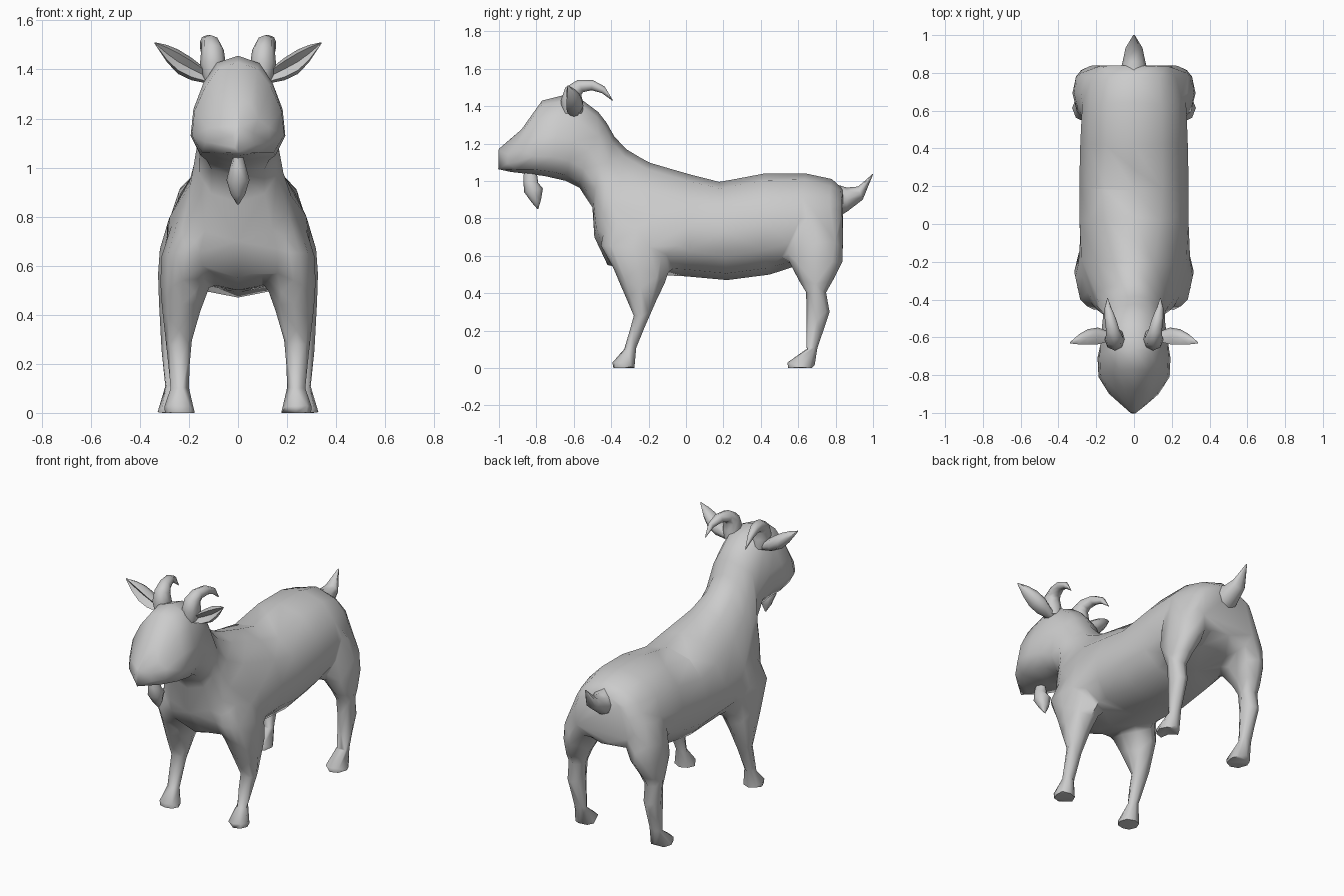
import bpy, bmesh, math
from mathutils import Vector

if "Cube" in bpy.data.objects:
    bpy.data.objects.remove(bpy.data.objects["Cube"])

coat = bpy.data.materials.new("grey coat")
coat.diffuse_color = (0.6, 0.6, 0.6, 1)
coat.use_nodes = True
coat.node_tree.nodes["Principled BSDF"].inputs["Base Color"].default_value = coat.diffuse_color


def ring(a, b, x0, x1, taper=0.0, sides=8, power=0.9):
    """Oval between two (y, z) points, spanning x0..x1; taper narrows the a end."""
    pts = []
    for i in range(sides):
        t = 2 * math.pi * i / sides
        c, s = math.cos(t), math.sin(t)
        if abs(s) < 1e-6:
            s = 0.0
        w = math.copysign(abs(s) ** power, s) * (1 - taper * c)
        pts.append(Vector(((x0 + x1) / 2 + (x1 - x0) / 2 * w,
                           (a[0] + b[0]) / 2 + (a[0] - b[0]) / 2 * c,
                           (a[1] + b[1]) / 2 + (a[1] - b[1]) / 2 * c)))
    return pts


def smooth_shade(ob):
    bpy.ops.object.select_all(action='DESELECT')
    ob.select_set(True)
    bpy.context.view_layer.objects.active = ob
    bpy.ops.object.shade_smooth_by_angle(angle=math.radians(60))


def loft(name, rings, side=1):
    """Skin consecutive rings and close both ends."""
    bm = bmesh.new()
    rows = [[bm.verts.new((p.x * side, p.y, p.z)) for p in r] for r in rings]
    n = len(rows[0])
    for r, q in zip(rows, rows[1:]):
        for i in range(n):
            j = (i + 1) % n
            bm.faces.new((r[i], r[j], q[j], q[i]))
    bm.faces.new(rows[0])
    bm.faces.new(rows[-1])
    bmesh.ops.recalc_face_normals(bm, faces=bm.faces)
    me = bpy.data.meshes.new(name)
    bm.to_mesh(me)
    bm.free()
    me.materials.append(coat)
    ob = bpy.data.objects.new(name, me)
    bpy.context.collection.objects.link(ob)
    smooth_shade(ob)
    return ob


def apply_modifier(ob, kind, **settings):
    mod = ob.modifiers.new(kind.lower(), kind)
    for key, value in settings.items():
        setattr(mod, key, value)
    bpy.context.view_layer.objects.active = ob
    bpy.ops.object.modifier_apply(modifier=mod.name)


# Trunk, neck and head: top point, bottom point, half width, taper, roundness
body_profile = [
    ((.84, .96), (.84, .64), .20, .05, .8),
    ((.78, 1.01), (.74, .60), .24, .1, .8),
    ((.64, 1.04), (.60, .55), .28, .1, .8),
    ((.42, 1.04), (.45, .50), .285, .1, .8),
    ((.18, .995), (.22, .47), .29, .1, .8),
    ((.02, 1.035), (.0, .49), .29, .2, .8),
    ((-.20, 1.10), (-.20, .50), .28, .4, .8),
    ((-.32, 1.17), (-.42, .55), .23, .4, .8),
    ((-.385, 1.24), (-.49, .70), .19, .3, .8),
    ((-.43, 1.32), (-.50, .86), .165, .15, .8),
    ((-.47, 1.37), (-.57, .965), .165, .15, .8),
    ((-.55, 1.43), (-.64, 1.0), .175, .2, .7),
    ((-.66, 1.457), (-.72, 1.02), .182, .32, .6),
    ((-.77, 1.43), (-.82, 1.035), .178, .35, .65),
    ((-.88, 1.275), (-.91, 1.045), .125, .35, .8),
    ((-.98, 1.19), (-.98, 1.055), .04, .2, .8),
    ((-1.003, 1.175), (-1.003, 1.06), .018, 0, .8),
]
body = loft("body", [ring(a, b, -w, w, t, 12, p) for a, b, w, t, p in body_profile])

# Tail and beard: first point, second point, half width
tail = [((.74, 1.0), (.76, .78), .09), ((.86, .965), (.86, .835), .06),
        ((.92, .97), (.945, .90), .045), ((1, 1.04), (1, 1.035), .004)]
beard = [((-.865, 1.07), (-.80, 1.06), .015), ((-.87, 1.0), (-.79, .99), .035),
         ((-.865, .94), (-.765, .96), .047), ((-.825, .885), (-.775, .90), .03),
         ((-.795, .85), (-.79, .85), .004)]
for name, prof in (("tail", tail), ("beard", beard)):
    loft(name, [ring(a, b, -w, w) for a, b, w in prof])

# Paired parts: front point, back point, inner x, outer x
front_leg = [
    ((-.32, .92), (-.16, .90), .08, .19), ((-.40, .80), (-.12, .78), .10, .265),
    ((-.47, .66), (-.09, .62), .10, .315), ((-.41, .56), (-.09, .50), .11, .32),
    ((-.34, .42), (-.14, .40), .155, .308), ((-.28, .28), (-.19, .29), .19, .295),
    ((-.33, .10), (-.265, .11), .20, .275), ((-.395, .03), (-.27, .03), .18, .30),
    ((-.395, 0), (-.275, 0), .175, .305),
]
hind_leg = [
    ((.60, .94), (.78, .94), .06, .18), ((.55, .80), (.83, .82), .08, .28),
    ((.54, .66), (.845, .68), .09, .322), ((.54, .57), (.845, .56), .14, .33),
    ((.60, .47), (.79, .47), .19, .325), ((.64, .41), (.75, .41), .21, .32),
    ((.645, .29), (.77, .30), .215, .315), ((.64, .10), (.705, .11), .22, .30),
    ((.54, .03), (.69, .02), .20, .325), ((.54, 0), (.685, 0), .195, .33),
]
horn = [
    ((-.66, 1.36), (-.55, 1.36), .05, .14), ((-.67, 1.43), (-.55, 1.42), .05, .155),
    ((-.645, 1.50), (-.56, 1.46), .058, .15), ((-.58, 1.54), (-.55, 1.475), .075, .148),
    ((-.50, 1.54), (-.505, 1.485), .095, .155), ((-.435, 1.505), (-.45, 1.47), .12, .155),
    ((-.39, 1.43), (-.395, 1.43), .138, .142),
]

# Ears: centre, half depth, half height, with the front side cupped inwards
ear = [((.07, -.60, 1.36), .025, .03), ((.145, -.60, 1.38), .035, .033),
       ((.19, -.60, 1.402), .052, .046), ((.245, -.605, 1.432), .048, .05),
       ((.29, -.615, 1.465), .032, .035), ((.34, -.63, 1.508), .003, .003)]


def ear_ring(c, hy, hz):
    pts = []
    for i in range(8):
        t = 2 * math.pi * i / 8
        y = hy * math.cos(t) * (.1 if i == 4 else 1)
        pts.append(Vector(c) + Vector((0, y, hz * math.sin(t))))
    return pts


legs = []
for label, side in (("right", 1), ("left", -1)):
    for name, prof in (("front_leg", front_leg), ("hind_leg", hind_leg)):
        legs.append(loft(f"{name}_{label}", [ring(*r) for r in prof], side))
    loft(f"horn_{label}", [ring(*r) for r in horn], side)
    loft(f"ear_{label}", [ear_ring(*r) for r in ear], side)

# Fuse the legs with the trunk into one skin
bpy.ops.object.select_all(action='DESELECT')
for ob in legs + [body]:
    ob.select_set(True)
bpy.context.view_layer.objects.active = body
bpy.ops.object.join()
apply_modifier(body, 'REMESH', mode='VOXEL', voxel_size=0.014)

# Soften the shoulders and hips, leaving the head and shanks crisp
bm = bmesh.new()
bm.from_mesh(body.data)
joints = [v for v in bm.verts if .47 < v.co.z < 1.0 and abs(v.co.x) > .06
          and (-.5 < v.co.y < .0 or .45 < v.co.y < .86)]
for _ in range(14):
    bmesh.ops.smooth_vert(bm, verts=joints, factor=.5, use_axis_x=True,
                          use_axis_y=True, use_axis_z=True)
bm.to_mesh(body.data)
bm.free()

# Thin the skin down to broad low-poly faces
apply_modifier(body, 'DECIMATE', ratio=900 / (2 * len(body.data.polygons)),
               use_symmetry=True, symmetry_axis='X')
body.data.materials.clear()
body.data.materials.append(coat)
smooth_shade(body)
